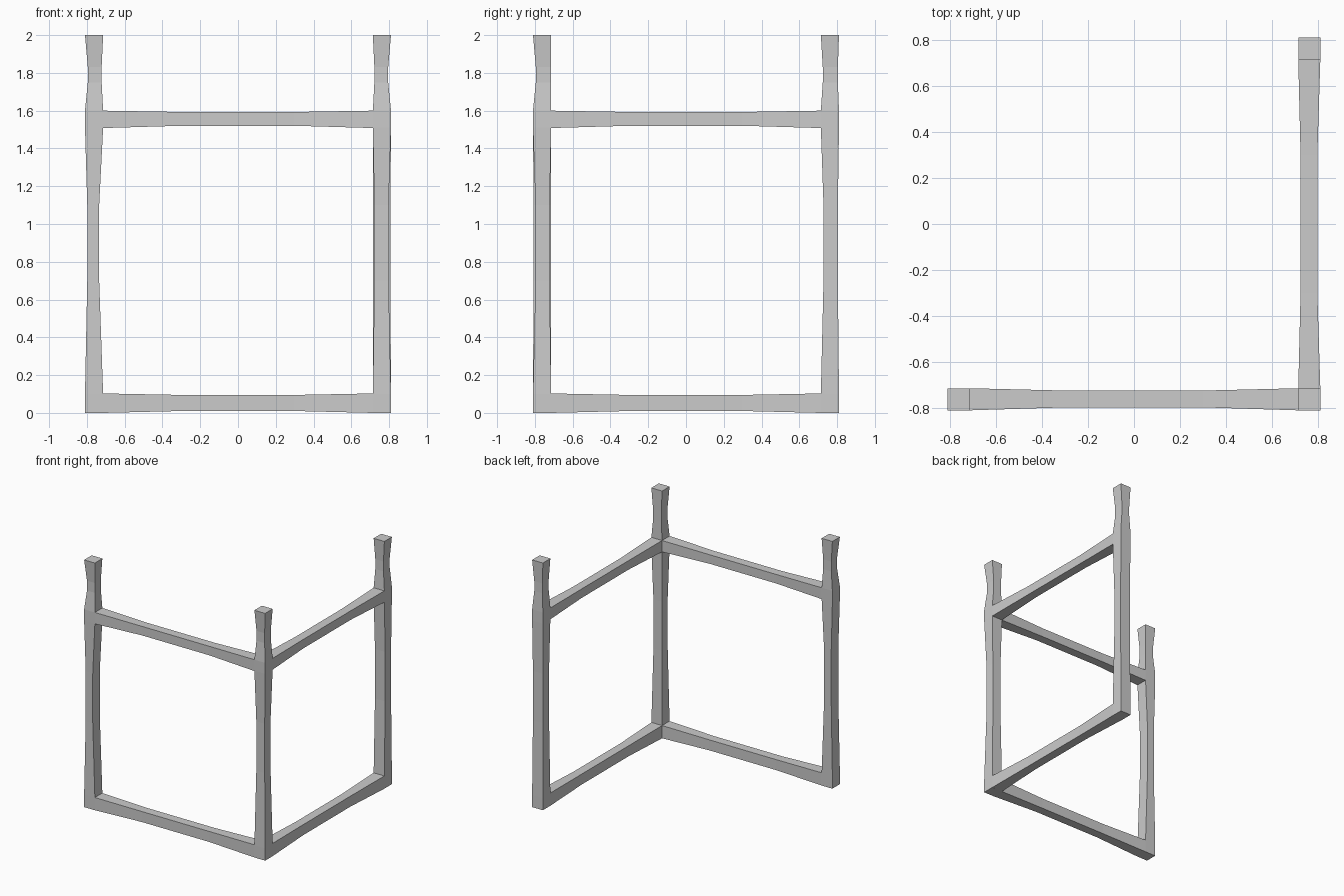
import bpy, bmesh

if "Cube" in bpy.data.objects:
    bpy.data.objects.remove(bpy.data.objects["Cube"])

def loft(name, sections, point, caps):
    """Skin rectangular sections (t, u0, u1, v0, v1) into one flat-faced bar."""
    bm = bmesh.new()
    rings = []
    for t, u0, u1, v0, v1 in sections:
        rings.append([bm.verts.new(point(t, u, v))
                      for u, v in ((u0, v0), (u1, v0), (u1, v1), (u0, v1))])
    for a, b in zip(rings, rings[1:]):
        for i in range(4):
            j = (i + 1) % 4
            bm.faces.new((a[i], a[j], b[j], b[i]))
    if caps:
        bm.faces.new(rings[0])
        bm.faces.new(rings[-1])
    bmesh.ops.recalc_face_normals(bm, faces=bm.faces)
    mesh = bpy.data.meshes.new(name)
    bm.to_mesh(mesh)
    bm.free()
    obj = bpy.data.objects.new(name, mesh)
    bpy.context.collection.objects.link(obj)
    return obj

OUT, IN = 0.81, 0.714   # outer and inner faces of the frame

def post(name, sx, sy, waist_x, waist_y, neck_x, neck_y):
    """Upright with a slim waist and a pinched neck; (outer, inner) distances."""
    full = (OUT, IN)
    rows = [(0, full, full), (0.1, full, full),
            (0.7, waist_x, waist_y), (1.1, waist_x, waist_y),
            (1.51, full, full), (1.6, full, full),
            (1.75, neck_x, neck_y), (1.83, neck_x, neck_y), (2, full, full)]
    sections = [(z, sx * x[0], sx * x[1], sy * y[0], sy * y[1]) for z, x, y in rows]
    return loft(name, sections, lambda t, u, v: (u, v, t), True)

# Three uprights
slim, plain, neck = (0.798, 0.735), (0.807, 0.716), (0.795, 0.722)
post("left_post", -1, -1, slim, plain, neck, neck)
post("corner_post", 1, -1, (0.797, 0.722), (0.797, 0.722), neck, (0.795, 0.715))
post("back_post", 1, 1, plain, (0.804, 0.728), neck, (0.804, 0.724))

# Horizontal rails, slimmer in the middle
def rail(name, lo, hi, mid_lo, mid_hi, point):
    end, mid = 0.716, 0.3
    rows = [(-end, OUT, IN, lo, hi), (-mid, 0.797, 0.724, mid_lo, mid_hi),
            (mid, 0.797, 0.724, mid_lo, mid_hi), (end, OUT, IN, lo, hi)]
    return loft(name, rows, point, False)

for level, dims in (("lower", (0, 0.103, 0.01, 0.095)),
                    ("upper", (1.508, 1.6, 1.52, 1.593))):
    rail(level + "_front_rail", *dims, lambda t, u, v: (t, -u, v))
    rail(level + "_side_rail", *dims, lambda t, u, v: (u, t, v))
